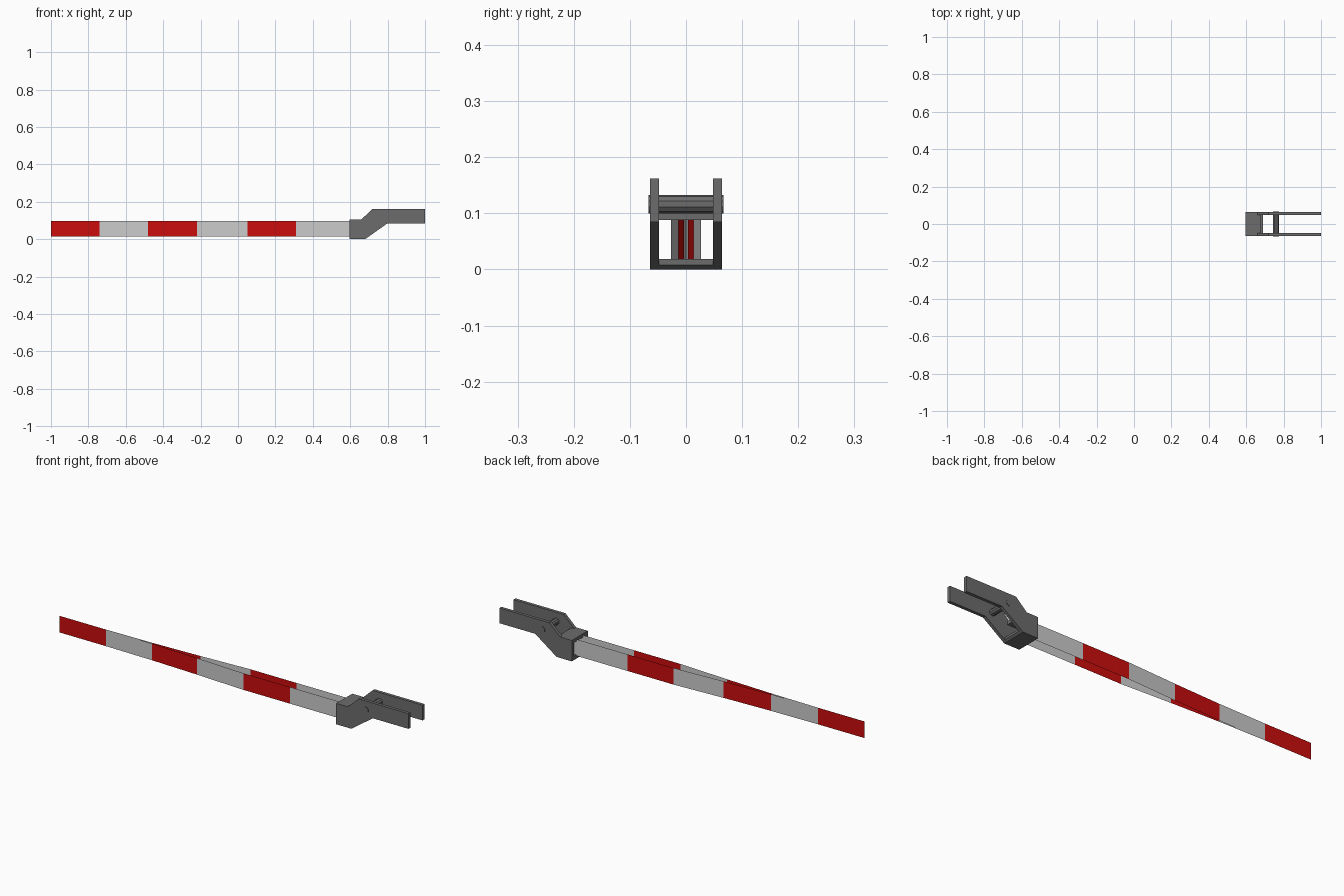
import bpy, bmesh, math

if "Cube" in bpy.data.objects:
    bpy.data.objects.remove(bpy.data.objects["Cube"])


def material(name, rgb):
    m = bpy.data.materials.new(name)
    m.diffuse_color = (*rgb, 1)
    m.use_nodes = True
    m.node_tree.nodes["Principled BSDF"].inputs["Base Color"].default_value = m.diffuse_color
    return m


WHITE = material("barrier white", (0.6, 0.6, 0.6))
RED = material("barrier red", (0.6, 0.004, 0.004))
GREY = material("bracket grey", (0.15, 0.15, 0.15))


def finish(name, bm, mats):
    me = bpy.data.meshes.new(name)
    bm.to_mesh(me)
    bm.free()
    for m in mats:
        me.materials.append(m)
    ob = bpy.data.objects.new(name, me)
    bpy.context.collection.objects.link(ob)
    return ob


def extrude_profile(name, pts, y0, y1):
    """Prism from an x-z outline between two y positions."""
    bm = bmesh.new()
    face = bm.faces.new([bm.verts.new((x, y0, z)) for x, z in pts])
    ext = bmesh.ops.extrude_face_region(bm, geom=[face])
    new = [v for v in ext["geom"] if isinstance(v, bmesh.types.BMVert)]
    bmesh.ops.translate(bm, verts=new, vec=(0, y1 - y0, 0))
    bmesh.ops.recalc_face_normals(bm, faces=bm.faces)
    return finish(name, bm, [GREY])


# Bracket: two cranked side plates
side = [(0.595, 0), (0.68, 0), (0.8, 0.085), (1, 0.085),
        (1, 0.162), (0.72, 0.162), (0.66, 0.106), (0.595, 0.106)]
for label, s in (("front", -1), ("back", 1)):
    extrude_profile(f"bracket_side_{label}", side, s * 0.048, s * 0.064)

# Bracket: floor and roof of the socket
extrude_profile("bracket_floor", [(0.595, 0), (0.68, 0), (0.69, 0.008), (0.69, 0.019), (0.595, 0.019)],
                -0.048, 0.048)
extrude_profile("bracket_roof", [(0.595, 0.088), (0.675, 0.088), (0.675, 0.106), (0.595, 0.106)],
                -0.048, 0.048)

# Pivot pin through both plates
pin = [(0.76 + 0.0165 * math.cos(math.tau * (i + 0.5) / 10),
        0.1165 + 0.0165 * math.sin(math.tau * (i + 0.5) / 10)) for i in range(10)]
extrude_profile("pivot_pin", pin, -0.067, 0.067)

# Striped boom: two thin sheets that run parallel, then meet towards the tip
stations = [(0.62, 0.027), (0.31, 0.027), (0.05, 0.027), (-0.22, 0.0135),
            (-0.48, 0.004), (-0.74, 0), (-1, 0)]
for label, s in (("front", -1), ("back", 1)):
    # the tip panel is single, so only the front sheet carries it
    pts = stations if s < 0 else stations[:-1]
    bm = bmesh.new()
    cols = [[bm.verts.new((x, s * y, z)) for z in (0.014, 0.098)] for x, y in pts]
    for i, (a, b) in enumerate(zip(cols, cols[1:])):
        quad = [b[0], a[0], a[1], b[1]]
        f = bm.faces.new(quad if s < 0 else quad[::-1])
        f.material_index = i % 2
    finish(f"boom_sheet_{label}", bm, [WHITE, RED])
